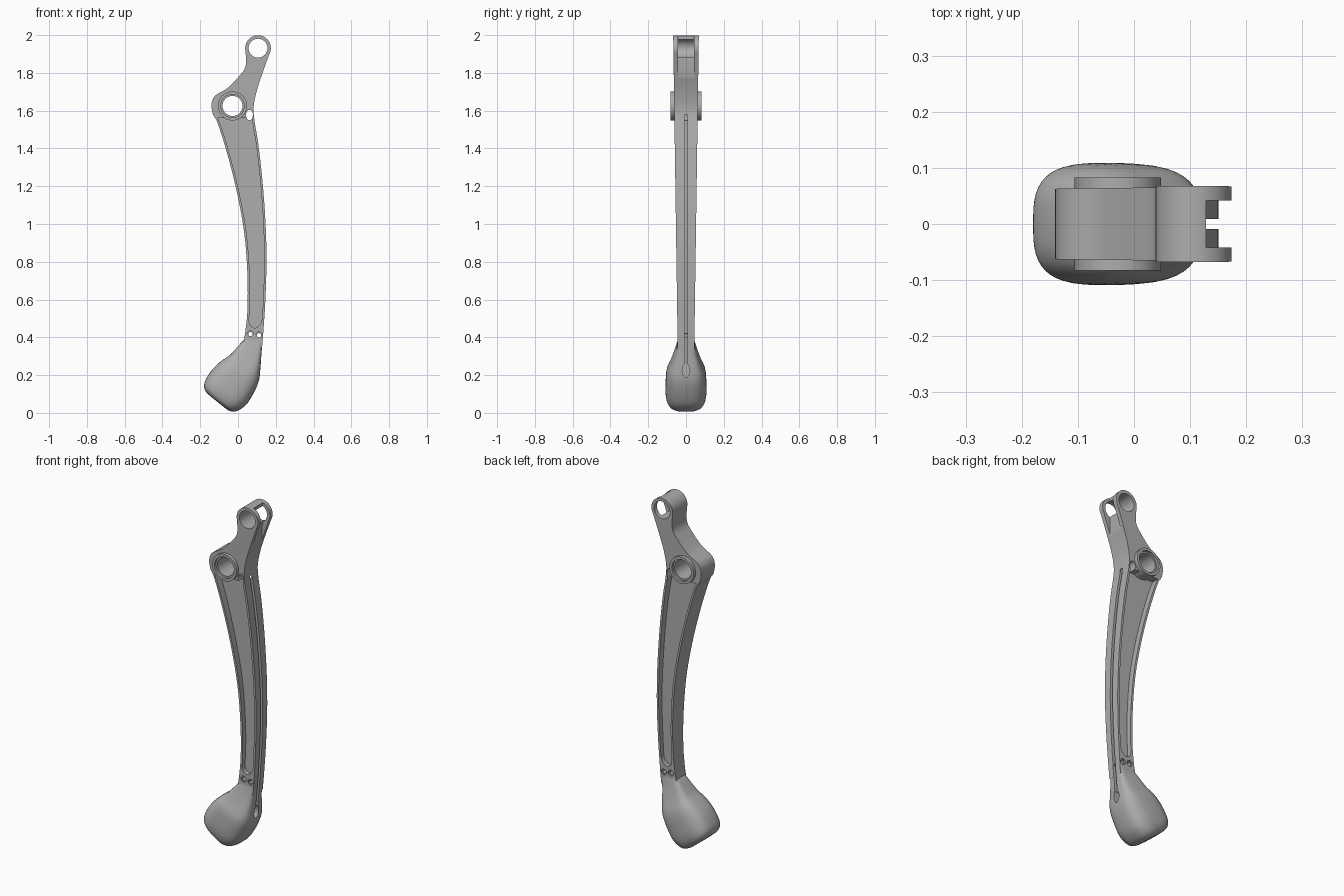
import bpy
import bmesh
from math import cos, sin, pi, radians, copysign, sqrt

cube = bpy.data.objects.get("Cube")
if cube:
    bpy.data.objects.remove(cube)

grey = bpy.data.materials.new("cast_grey")
grey.use_nodes = True
colour = (0.42, 0.42, 0.42, 1)
grey.diffuse_color = colour
grey.node_tree.nodes["Principled BSDF"].inputs["Base Color"].default_value = colour


def spline(pts, steps=6):
    """Smooth interpolation through tuples of any length."""
    out = []
    for i in range(len(pts) - 1):
        a, b, c, d = (pts[max(i - 1, 0)], pts[i], pts[i + 1], pts[min(i + 2, len(pts) - 1)])
        for k in range(steps):
            t = k / steps
            out.append(tuple(
                0.5 * (2 * q + (r - p) * t + (2 * p - 5 * q + 4 * r - s) * t * t
                       + (3 * q - p - 3 * r + s) * t ** 3)
                for p, q, r, s in zip(a, b, c, d)))
    return out + [pts[-1]]


def loft(name, rings):
    """Skin a list of equal rings and cap both ends."""
    bm = bmesh.new()
    rows = [[bm.verts.new(p) for p in ring] for ring in rings]
    n = len(rows[0])
    for a, b in zip(rows, rows[1:]):
        for i in range(n):
            bm.faces.new((a[i], a[(i + 1) % n], b[(i + 1) % n], b[i]))
    bm.faces.new(rows[0])
    bm.faces.new(rows[-1])
    bmesh.ops.recalc_face_normals(bm, faces=bm.faces)
    mesh = bpy.data.meshes.new(name)
    bm.to_mesh(mesh)
    bm.free()
    mesh.materials.append(grey)
    obj = bpy.data.objects.new(name, mesh)
    bpy.context.collection.objects.link(obj)
    return obj


def prism(name, outline, y0, y1):
    return loft(name, [[(x, y, z) for x, z in outline] for y in (y0, y1)])


def circle(x, z, rx, rz=None, n=40):
    rz = rz or rx
    return [(x + rx * cos(2 * pi * i / n), z + rz * sin(2 * pi * i / n)) for i in range(n)]


def combine(target, tool, operation="DIFFERENCE"):
    mod = target.modifiers.new("combine", "BOOLEAN")
    mod.operation = operation
    mod.solver = "EXACT"
    mod.object = tool
    bpy.context.view_layer.objects.active = target
    bpy.ops.object.modifier_apply(modifier=mod.name)
    bpy.data.objects.remove(tool)


def edge_x(rail, z):
    """x of a rail at height z."""
    rail = sorted(rail, key=lambda p: p[1])
    for (xa, za), (xb, zb) in zip(rail, rail[1:]):
        if za <= z <= zb:
            return xa + (xb - xa) * (z - za) / max(zb - za, 1e-6)
    return rail[-1][0]


# Lever outline: eye arc, right edge downwards, left edge upwards
EYE = (0.106, 1.931)
PIVOT = (-0.029, 1.625)
arc = [(EYE[0] + 0.068 * cos(radians(a)), EYE[1] + 0.068 * sin(radians(a)))
       for a in range(195, -31, -9)]
right = spline([arc[-1], (.125, 1.785), (.098, 1.70), (.083, 1.62), (.087, 1.55), (.108, 1.42),
                (.129, 1.235), (.145, 1.02), (.151, .81), (.145, .60), (.135, .44), (.127, .34)])
left = spline([(.03, .375), (.040, .44), (.050, .55), (.050, .73), (.034, .945), (-.003, 1.155),
               (-.055, 1.365), (-.108, 1.535), (-.132, 1.58), (-.14, 1.635), (-.12, 1.68),
               (-.055, 1.72), (.008, 1.785), (.04, 1.835), arc[0]])
lever = prism("pedal_lever", arc + right[1:] + left[:-1], -1, 1)
for v in lever.data.vertices:
    v.co.y *= 0.045 + (v.co.z - 0.42) * 0.0145

# Side pockets with a rounded lower end, leaving a thin central web
low, high, rim, count = 0.45, 1.56, 0.012, 44
left_wall, right_wall = [], []
for i in range(count + 1):
    z = low + 0.0005 + (high - low) * (i / count) ** 1.6
    xl, xr = edge_x(left[:54], z) + rim, edge_x(right[18:], z) - rim
    drop = max(0, (low + 0.05 - z) / 0.05)
    mid, half = (xl + xr) / 2, (xr - xl) / 2 * sqrt(max(0.01, 1 - drop * drop))
    left_wall.append((mid - half, z))
    right_wall.append((mid + half, z))
pocket = left_wall + right_wall[::-1]
for side in (-1, 1):
    combine(lever, prism("pocket_cutter", pocket, side * 0.02, side * 0.2))

# Foot pad: (left x, left z, right x, right z, half depth, squareness)
sections = spline([
    (.034, .388, .131, .383, .044, 7),
    (.008, .362, .124, .309, .056, 5),
    (-.04, .309, .119, .24, .078, 4),
    (-.092, .272, .111, .172, .101, 3.2),
    (-.14, .225, .082, .103, .108, 3),
    (-.177, .161, .04, .04, .107, 3),
    (-.174, .119, -.013, .008, .091, 3),
    (-.145, .087, -.05, .013, .058, 2.6),
    (-.12, .068, -.075, .032, .025, 2.2)], 5)


def section_ring(lx, lz, rx, rz, depth, square, n=48):
    ring = []
    for i in range(n):
        c, s = cos(2 * pi * i / n), sin(2 * pi * i / n)
        u = copysign(abs(c) ** (2 / square), c)
        w = copysign(abs(s) ** (2 / square), s)
        ring.append(((lx + rx) / 2 + u * (rx - lx) / 2, w * depth, (lz + rz) / 2 + u * (rz - lz) / 2))
    return ring


combine(lever, loft("foot_pad", [section_ring(*s) for s in sections]), "UNION")

# Pivot boss with counterbored hole
combine(lever, prism("pivot_boss", circle(*PIVOT, 0.077, n=56), -0.083, 0.083), "UNION")
combine(lever, prism("pivot_hole", circle(*PIVOT, 0.053), -0.2, 0.2))
for side in (-1, 1):
    combine(lever, prism("counterbore", circle(*PIVOT, 0.062), side * 0.07, side * 0.2))

# Eye hole and fork slot
combine(lever, prism("eye_hole", circle(*EYE, 0.05), -0.2, 0.2))
combine(lever, prism("fork_slot", [(.13, 2.05), (.123, 1.77), (.3, 1.77), (.3, 2.05)], -0.042, 0.042))

# Through holes: cable window and two small pin holes
combine(lever, prism("cable_window", circle(0.061, 1.577, 0.018, 0.028, 24), -0.2, 0.2))
for x, z in ((.066, .417), (.111, .411)):
    combine(lever, prism("pin_hole", circle(x, z, 0.011, n=20), -0.2, 0.2))
    for side in (-1, 1):
        combine(lever, prism("pin_recess", circle(x, z, 0.017, n=20), side * 0.037, side * 0.2))

# Cable groove down the edge, ending in an oval socket
heights = [0.21 + (1.58 - 0.21) * i / 36 for i in range(37)]
path = [(edge_x(right[18:], z) if z > 0.345 else 0.127 - (0.345 - z) * 0.1, z) for z in heights]
groove = [(x - 0.026, z) for x, z in path] + [(x + 0.06, z) for x, z in path[::-1]]
combine(lever, prism("groove_cutter", groove, -0.009, 0.009))
oval = circle(0, 0.225, 0.02, 0.036, 24)
combine(lever, loft("socket_cutter", [[(x, y, z) for y, z in oval] for x in (0.085, 0.3)]))

# Soft shading with crisp edges
bpy.ops.object.select_all(action="DESELECT")
lever.select_set(True)
bpy.context.view_layer.objects.active = lever
bpy.ops.object.shade_smooth_by_angle(angle=radians(30))
